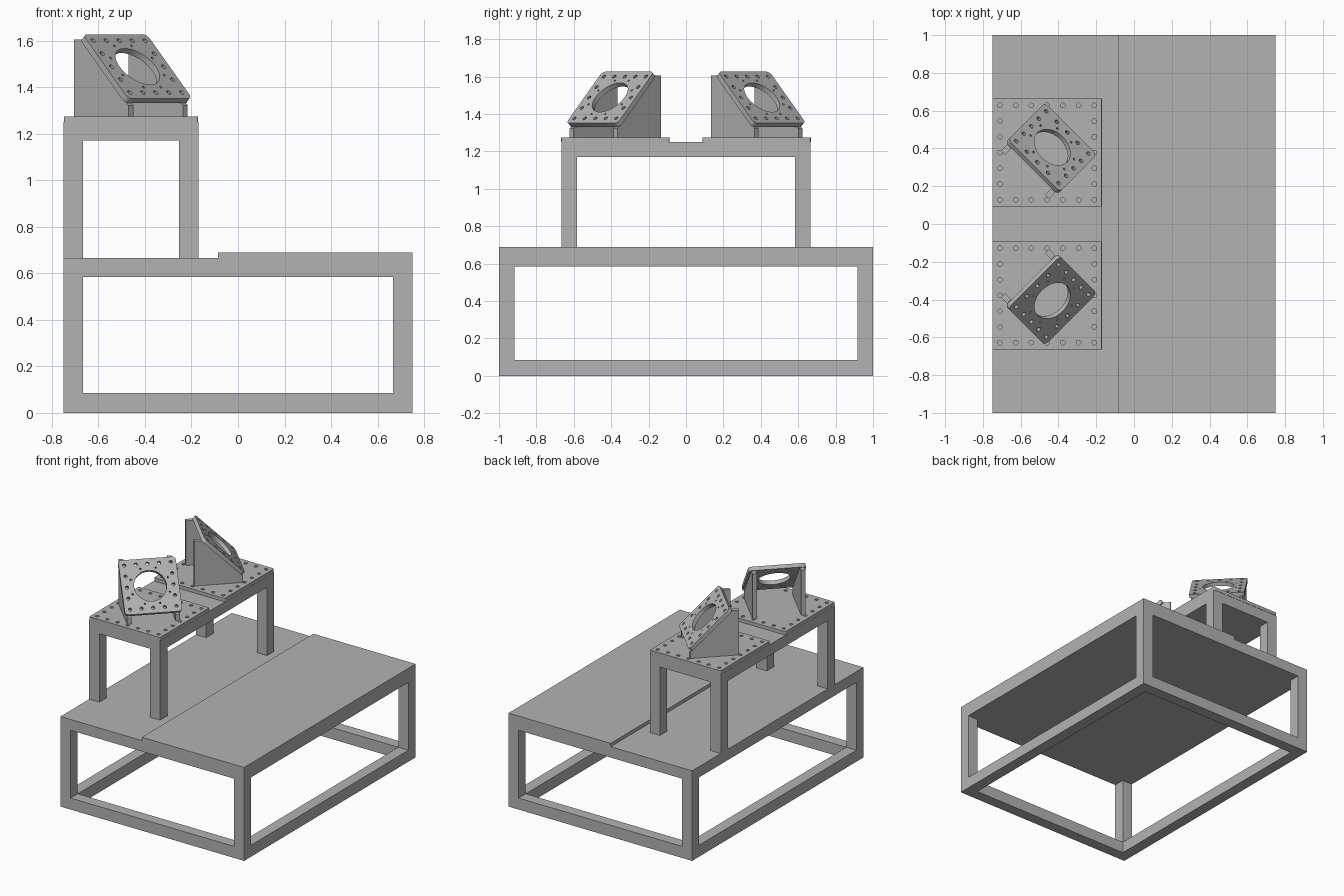
import bpy, bmesh, math
from mathutils import Matrix, Vector

cube = bpy.data.objects.get("Cube")
if cube:
    bpy.data.objects.remove(cube, do_unlink=True)

grey = bpy.data.materials.new("plain grey")
grey.use_nodes = True
COLOUR = (0.45, 0.45, 0.45, 1)
grey.diffuse_color = COLOUR
grey.node_tree.nodes["Principled BSDF"].inputs["Base Color"].default_value = COLOUR


def finish(name, bm, matrix=Matrix()):
    bmesh.ops.recalc_face_normals(bm, faces=bm.faces[:])
    mesh = bpy.data.meshes.new(name)
    bm.to_mesh(mesh)
    bm.free()
    mesh.materials.append(grey)
    obj = bpy.data.objects.new(name, mesh)
    obj.matrix_world = matrix
    bpy.context.collection.objects.link(obj)
    return obj


def add_box(bm, x, y, z):
    size = Vector((x[1] - x[0], y[1] - y[0], z[1] - z[0]))
    mid = Vector((x[0] + x[1], y[0] + y[1], z[0] + z[1])) / 2
    bmesh.ops.create_cube(bm, size=1, matrix=Matrix.Translation(mid) @ Matrix.Diagonal(size).to_4x4())


def box(name, x, y, z):
    bm = bmesh.new()
    add_box(bm, x, y, z)
    return finish(name, bm)


def smooth(obj):
    bpy.ops.object.select_all(action="DESELECT")
    obj.select_set(True)
    bpy.context.view_layer.objects.active = obj
    bpy.ops.object.shade_smooth_by_angle(angle=math.radians(30))


def drilled_plate(name, size, thick, corner, holes, matrix):
    """Square plate, top face at local z = 0, with round holes (x, y, radius, sides)."""
    bm = bmesh.new()
    h = size / 2
    add_box(bm, (-h, h), (-h, h), (-thick, 0))
    upright = [e for e in bm.edges if abs(e.verts[0].co.z - e.verts[1].co.z) > thick / 2]
    bmesh.ops.bevel(bm, geom=upright, offset=corner, segments=4, profile=0.5, affect="EDGES")
    plate = finish(name, bm, matrix)
    cb = bmesh.new()
    for x, y, r, sides in holes:
        bmesh.ops.create_cone(cb, cap_ends=True, segments=sides, radius1=r, radius2=r,
                              depth=thick * 4, matrix=Matrix.Translation((x, y, 0)))
    cutter = finish(name + "_cutter", cb, matrix)
    cutter.hide_render = True
    mod = plate.modifiers.new("holes", "BOOLEAN")
    mod.object, mod.operation, mod.solver = cutter, "DIFFERENCE", "EXACT"
    bpy.context.view_layer.objects.active = plate
    bpy.ops.object.modifier_apply(modifier=mod.name)
    bpy.data.objects.remove(cutter, do_unlink=True)
    smooth(plate)
    return plate


def rim_holes(reach, count, radius):
    steps = [-reach + 2 * reach * i / (count - 1) for i in range(count)]
    return [(x, y, radius, 12) for x in steps for y in steps
            if max(abs(x), abs(y)) > reach - 0.001]


# Lower table: open frame with solid top slab
T = 0.083
box("lower_table_slab", (-0.75, 0.75), (-1, 1), (0.585, 0.665))
box("raised_work_surface", (-0.085, 0.75), (-1, 1), (0.665, 0.69))
for sx, side in ((1, "left"), (-1, "right")):
    xs = sorted((sx * 0.75, sx * (0.75 - T)))
    box(f"floor_rail_{side}", xs, (-1, 1), (0, 0.085))
    for sy, end in ((-1, "front"), (1, "back")):
        box(f"lower_leg_{end}_{side}", xs, sorted((sy, sy * (1 - T))), (0.085, 0.585))
for sy, end in ((-1, "front"), (1, "back")):
    box(f"floor_rail_{end}", (T - 0.75, 0.75 - T), sorted((sy, sy * (1 - T))), (0, 0.085))

# Upper table
CX, HALF_X, HALF_Y, DECK = -0.46, 0.29, 0.665, 1.25
box("upper_table_slab", (CX - HALF_X, CX + HALF_X), (-HALF_Y, HALF_Y), (1.17, DECK))
for sx, side in ((1, "left"), (-1, "right")):
    for sy, end in ((-1, "front"), (1, "back")):
        box(f"upper_leg_{end}_{side}",
            sorted((CX + sx * HALF_X, CX + sx * (HALF_X - T))),
            sorted((sy * HALF_Y, sy * (HALF_Y - T))), (0.665, 1.17))

# Mounting plates with tilted brackets, front and back
BASE = 1.275
for s, end in ((-1, "front"), (1, "back")):
    cy = s * 0.378
    drilled_plate(f"base_plate_{end}", 0.578, BASE - DECK, 0.01, rim_holes(0.25, 7, 0.0125),
                  Matrix.Translation((CX, cy, BASE)))
    turn = Matrix.Translation((CX, cy, 0)) @ Matrix.Rotation(s * math.pi / 4, 4, "Z")

    # Wedge-shaped gussets
    profile = [(-0.165, BASE), (0.165, BASE), (0.165, 1.322), (-0.118, 1.605), (-0.165, 1.605)]
    for su, side in ((1, "a"), (-1, "b")):
        bm = bmesh.new()
        face = bm.faces.new([bm.verts.new((n, su * 0.165 - 0.015, z)) for n, z in profile])
        out = bmesh.ops.extrude_face_region(bm, geom=[face])
        bmesh.ops.translate(bm, vec=(0, 0.03, 0),
                            verts=[v for v in out["geom"] if isinstance(v, bmesh.types.BMVert)])
        finish(f"gusset_{end}_{side}", bm, turn)

    # Tilted faceplate: central opening, rim holes and a ring of small holes
    holes = rim_holes(0.158, 5, 0.0115) + [(0, 0, 0.11, 48)]
    for i in range(8):
        a = math.radians(22.5 + 45 * i)
        holes.append((0.136 * math.cos(a), 0.136 * math.sin(a), 0.006, 10))
    tilt = turn @ Matrix.Translation((0.04, 0, 1.489)) @ Matrix.Rotation(math.pi / 4, 4, "Y")
    drilled_plate(f"tilted_faceplate_{end}", 0.39, 0.028, 0.025, holes, tilt)
